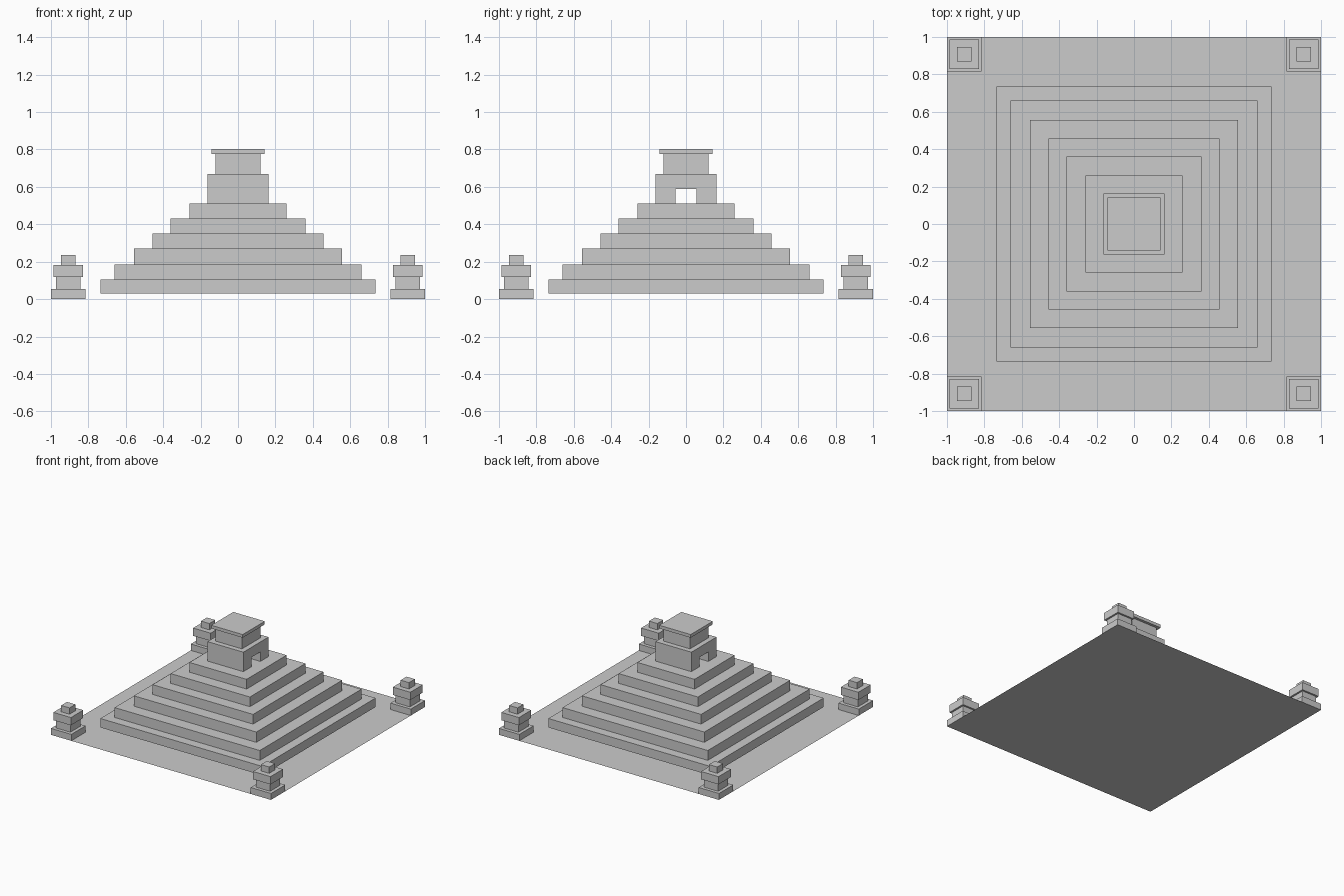
import bpy, bmesh

if "Cube" in bpy.data.objects:
    bpy.data.objects.remove(bpy.data.objects["Cube"])

stone = bpy.data.materials.new("grey stone")
stone.diffuse_color = (0.6, 0.6, 0.6, 1)
stone.use_nodes = True
stone.node_tree.nodes["Principled BSDF"].inputs["Base Color"].default_value = stone.diffuse_color


def finish(name, bm):
    bmesh.ops.recalc_face_normals(bm, faces=bm.faces)
    mesh = bpy.data.meshes.new(name)
    bm.to_mesh(mesh)
    bm.free()
    mesh.materials.append(stone)
    obj = bpy.data.objects.new(name, mesh)
    bpy.context.collection.objects.link(obj)
    return obj


def block(name, half, z0, z1, cx=0.0, cy=0.0):
    """Square slab, half wide either side of its centre."""
    bm = bmesh.new()
    bmesh.ops.create_cube(bm, size=1)
    for v in bm.verts:
        v.co.x = cx + v.co.x * 2 * half
        v.co.y = cy + v.co.y * 2 * half
        v.co.z = z0 + (v.co.z + 0.5) * (z1 - z0)
    return finish(name, bm)


# thin ground sheet
bm = bmesh.new()
bmesh.ops.create_grid(bm, x_segments=1, y_segments=1, size=1)
finish("ground_sheet", bm)

# stepped pyramid
z = 0.03
for i, (half, top) in enumerate([(0.736, 0.104), (0.66, 0.185), (0.557, 0.27),
                                 (0.457, 0.35), (0.36, 0.43), (0.26, 0.51)]):
    block(f"step_{i + 1}", half, z, top)
    z = top

# shrine: door-shaped profile swept along x, giving a passage right through
w, d, z0, zd, z1 = 0.163, 0.057, 0.51, 0.588, 0.67
profile = [(-w, z0), (-d, z0), (-d, zd), (d, zd), (d, z0), (w, z0), (w, z1), (-w, z1)]
bm = bmesh.new()
face = bm.faces.new([bm.verts.new((-w, y, h)) for y, h in profile])
ext = bmesh.ops.extrude_face_region(bm, geom=[face], use_keep_orig=True)
bmesh.ops.translate(bm, vec=(2 * w, 0, 0),
                    verts=[g for g in ext["geom"] if isinstance(g, bmesh.types.BMVert)])
finish("shrine_with_passage", bm)

# shrine upper storey and roof slab
block("shrine_upper", 0.121, 0.67, 0.776)
block("shrine_roof", 0.143, 0.776, 0.802)

# four corner pillars
parts = [("base", 0.0925, 0.0, 0.053), ("neck", 0.065, 0.053, 0.119),
         ("head", 0.08, 0.119, 0.183), ("tip", 0.038, 0.183, 0.235)]
for sx, xn in ((-1, "left"), (1, "right")):
    for sy, yn in ((-1, "front"), (1, "back")):
        for part, half, a, b in parts:
            block(f"{yn}_{xn}_pillar_{part}", half, a, b, sx * 0.9075, sy * 0.9075)
